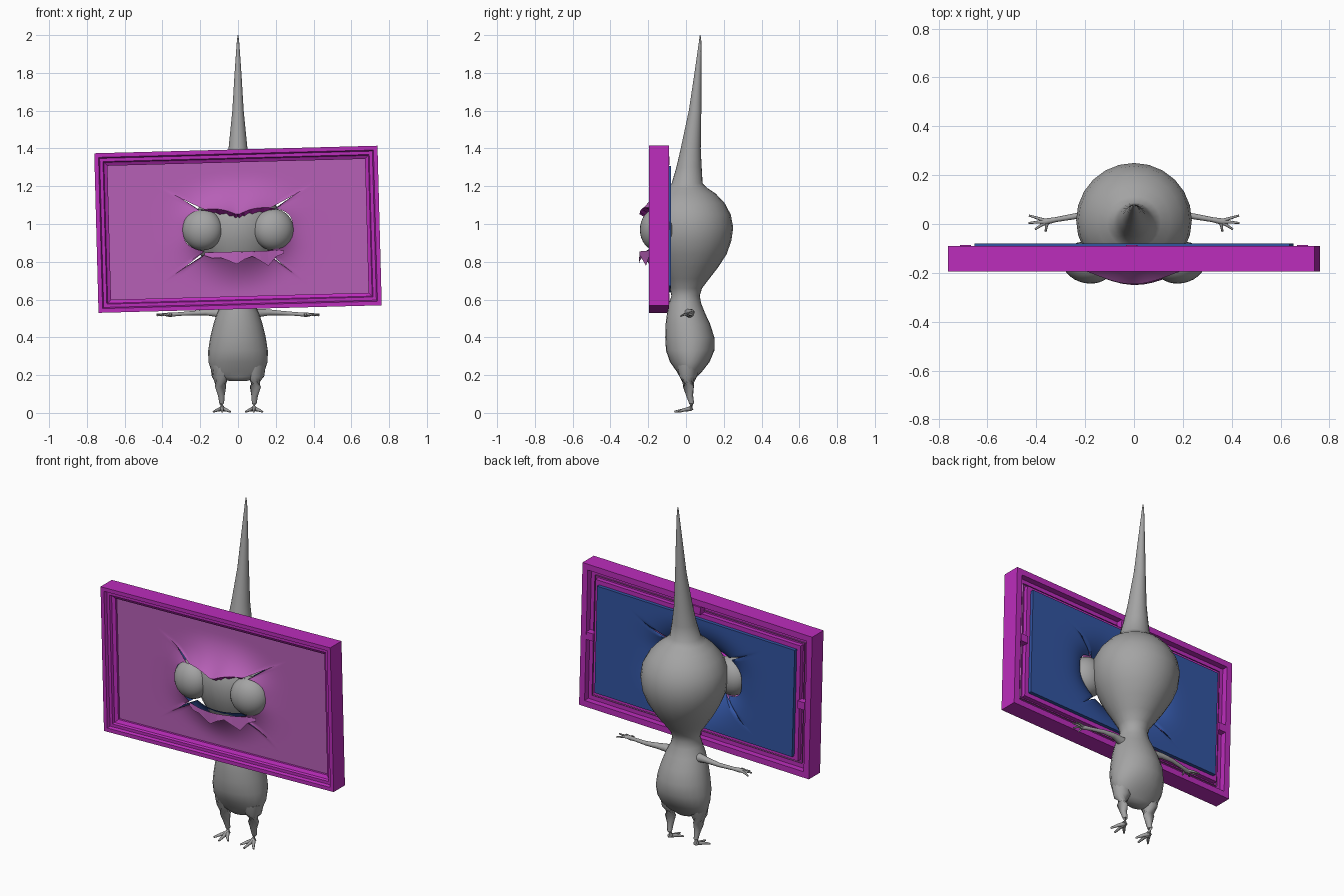
import bpy, bmesh, math
from mathutils import Vector, Matrix

if "Cube" in bpy.data.objects:
    bpy.data.objects.remove(bpy.data.objects["Cube"])


def material(name, rgb):
    m = bpy.data.materials.new(name)
    m.diffuse_color = (*rgb, 1)
    m.use_nodes = True
    m.node_tree.nodes["Principled BSDF"].inputs["Base Color"].default_value = m.diffuse_color
    return m


GREY = material("grey", (0.37, 0.37, 0.37))
MAGENTA = material("magenta", (0.50, 0.026, 0.50))
PINK = material("pink", (0.47, 0.115, 0.47))
BLUE = material("blue", (0.032, 0.09, 0.36))
TILT = Matrix.Translation((0, 0, 0.972)) @ Matrix.Rotation(math.radians(-1.53), 4, 'Y')


def finish(name, bm, mat, smooth=None, tilt=False, fix=True):
    if fix:
        bmesh.ops.recalc_face_normals(bm, faces=bm.faces)
    if tilt:
        bm.transform(TILT)
    me = bpy.data.meshes.new(name)
    bm.to_mesh(me)
    bm.free()
    me.materials.append(mat)
    ob = bpy.data.objects.new(name, me)
    bpy.context.collection.objects.link(ob)
    if smooth:
        bpy.ops.object.select_all(action='DESELECT')
        ob.select_set(True)
        bpy.context.view_layer.objects.active = ob
        bpy.ops.object.shade_smooth_by_angle(angle=math.radians(smooth))
    return ob


def bridge(bm, rings, closed=True):
    for a, b in zip(rings, rings[1:]):
        n = len(a)
        for i in range(n if closed else n - 1):
            j = (i + 1) % n
            bm.faces.new((a[i], a[j], b[j], b[i]))


def tube(bm, pts, sides=10):
    """Tapered tube through (x, y, z, radius) points."""
    rings = []
    for k, p in enumerate(pts):
        d = Vector(pts[min(k + 1, len(pts) - 1)][:3]) - Vector(pts[max(k - 1, 0)][:3])
        q = d.to_track_quat('Z', 'Y')
        rings.append([bm.verts.new(Vector(p[:3]) + q @ Vector((p[3] * math.cos(a), p[3] * math.sin(a), 0)))
                      for a in (2 * math.pi * i / sides for i in range(sides))])
    bridge(bm, rings)
    bm.faces.new(rings[0])
    bm.faces.new(rings[-1])


# Body, head and pointed stalk: z, centre y, half width, half depth
SECTIONS = [
    (.17, .01, .05, .03), (.19, .012, .115, .045), (.22, .018, .14, .068), (.27, .02, .157, .105),
    (.33, .022, .158, .128), (.40, .02, .147, .13), (.47, .01, .13, .118), (.53, 0, .11, .1),
    (.58, -.005, .085, .085), (.62, -.002, .075, .075), (.66, 0, .085, .085), (.71, .005, .12, .118),
    (.77, .01, .16, .16), (.84, .015, .2, .2), (.91, .015, .228, .225), (.98, .015, .237, .235),
    (1.05, .012, .228, .225), (1.11, .01, .195, .195), (1.16, .008, .15, .15), (1.19, .006, .11, .108),
    (1.215, .006, .085, .082), (1.3, .016, .066, .067), (1.4, .025, .05, .053), (1.6, .048, .03, .033),
    (1.8, .063, .018, .018), (1.97, .075, .006, .006), (2.0, .075, .002, .002)]
bm = bmesh.new()
rings = [[bm.verts.new((rx * math.cos(a), cy + ry * math.sin(a), z))
          for a in (2 * math.pi * i / 24 for i in range(24))] for z, cy, rx, ry in SECTIONS]
bridge(bm, rings)
bm.faces.new(rings[0])
bm.faces.new(rings[-1])
finish("body", bm, GREY, 60)

for s, side in ((-1, "left"), (1, "right")):
    # Eye
    bm = bmesh.new()
    bmesh.ops.create_uvsphere(bm, u_segments=32, v_segments=16, radius=1)
    bm.transform(Matrix.Translation((s * .188, -.158, .97)) @ Matrix.Rotation(s * .2, 4, 'Z')
                 @ Matrix.Diagonal((.108, .085, .11, 1)))
    finish(side + "_eye", bm, GREY, 60)

    # Leg with three toes
    bm = bmesh.new()
    tube(bm, [(s * .09, .012, .25, .06), (s * .093, .012, .19, .046), (s * .092, .013, .14, .03),
              (s * .088, .02, .09, .018), (s * .086, .03, .05, .013), (s * .085, .028, .025, .015),
              (s * .085, .0, .016, .011)])
    for tx, ty in ((.04, -.035), (.082, -.062), (.13, -.04)):
        tube(bm, [(s * .085, .025, .022, .012), (s * (.085 + (tx - .085) * .5), -.01, .016, .009),
                  (s * tx, ty, .006, .005)], 8)
    finish(side + "_leg", bm, GREY, 60)

    # Arm with spread fingers
    bm = bmesh.new()
    tube(bm, [(s * .07, .012, .52, .034), (s * .12, .02, .53, .022), (s * .17, .03, .532, .016),
              (s * .24, .032, .528, .012), (s * .32, .018, .523, .010), (s * .36, .01, .52, .013),
              (s * .385, .008, .52, .008)])
    for fx, fy, fz in ((.43, .035, .515), (.432, .004, .522), (.405, -.022, .515), (.362, -.03, .51)):
        tube(bm, [(s * .355, .01, .52, .01), (s * (.355 + fx) / 2, (.012 + fy) / 2, .522, .006),
                  (s * fx, fy, fz, .004)], 8)
    finish(side + "_arm", bm, GREY, 60)

# Stepped picture frame: (inset, y) profile swept round a rectangle
W, H = .75, .4225
PROFILE = [(0, -.195), (.022, -.195), (.028, -.178), (.045, -.178), (.05, -.165), (.068, -.155),
           (.068, -.138), (.11, -.138), (.11, -.10), (.08, -.10), (.08, -.125), (.035, -.125),
           (.035, -.09), (0, -.09)]
bm = bmesh.new()
rings = [[bm.verts.new((cx * (W - d), y, cz * (H - d))) for d, y in PROFILE]
         for cx, cz in ((-1, -1), (1, -1), (1, 1), (-1, 1))]
bridge(bm, rings + rings[:1])
finish("frame", bm, MAGENTA, tilt=True)

# Clips bridging the groove on the back
bm = bmesh.new()
for x, z in ((0, H - .06), (0, .06 - H), (W - .06, 0), (.06 - W, 0)):
    bmesh.ops.create_cube(bm, size=1, matrix=Matrix.Translation((x, -.107, z))
                          @ Matrix.Diagonal((.045, .04, .045, 1)))
finish("frame_clips", bm, MAGENTA, tilt=True)

# Torn canvas: rings from a ragged hole to the rectangular edge
N = 180
SLITS = {75: .335, 15: .34, 107: .35, 160: .31}


def hole_radius(a):
    c, s = math.cos(a), math.sin(a)
    b = .122 if s < 0 else .125 - .045 * math.exp(-(c / .75) ** 2) * s
    return (abs(c / .29) ** 3 + abs(s / b) ** 3) ** (-1 / 3)


def canvas(name, mat, hw, hh, base, height, flip):
    bm = bmesh.new()
    corner = math.atan2(hh, hw)
    angles = [2 * math.pi * i / N for i in range(N)]
    for c in (corner, math.pi - corner, math.pi + corner, 2 * math.pi - corner):
        angles[round(c * N / (2 * math.pi))] = c
    rings = []
    for k in range(15):
        t = (k / 14) ** 1.6
        ring = []
        for i, a in enumerate(angles):
            c, s = math.cos(a), math.sin(a)
            edge = hole_radius(a)
            r0 = SLITS.get(i, edge)
            r1 = min(hw / max(abs(c), 1e-6), hh / max(abs(s), 1e-6))
            r = r0 + (r1 - r0) * t
            fall = max(0, 1 - (r - edge) / .22) ** 2
            lift = height * math.exp(-(r * c / .23) ** 2) * fall
            ring.append(bm.verts.new((r * c, base - lift, r * s)))
        rings.append(ring)
    # turned edge at the border
    rings.append([bm.verts.new((v.co.x, -.115, v.co.z)) for v in rings[-1]])
    bridge(bm, rings)
    bm.normal_update()
    if (sum(f.normal.y for f in bm.faces) > 0) != flip:
        bmesh.ops.reverse_faces(bm, faces=bm.faces)
    finish(name, bm, mat, 35, tilt=True, fix=False)


canvas("canvas_front", PINK, .685, .357, -.142, .104, False)
canvas("canvas_back", BLUE, .645, .317, -.08, .12, True)

# Ragged flaps curling from the hole: jagged below, rolled in above
bm = bmesh.new()
DROPS = [.135, .15, .148, .165, .185, .16, .145, .17, .198, .15, .135]
rows = [[], []]
for i, d in enumerate(DROPS):
    x = -.18 + .042 * i
    y = -.142 - .104 * math.exp(-(x / .23) ** 2)
    rows[0].append(bm.verts.new((x, y, -.118)))
    rows[1].append(bm.verts.new((x, y - .004, -d)))
bridge(bm, rows, closed=False)
finish("lower_flap", bm, PINK, tilt=True)

bm = bmesh.new()
rows = [[], []]
for i in range(25):
    a = math.radians(28 + 124 * i / 24)
    r = hole_radius(a)
    x, z = r * math.cos(a), r * math.sin(a)
    y = -.142 - .104 * math.exp(-(x / .23) ** 2)
    rows[0].append(bm.verts.new((x, y, z)))
    rows[1].append(bm.verts.new((x, y + .045, z - .018 - .006 * (i % 3))))
bridge(bm, rows, closed=False)
finish("upper_flap", bm, MAGENTA, tilt=True)
